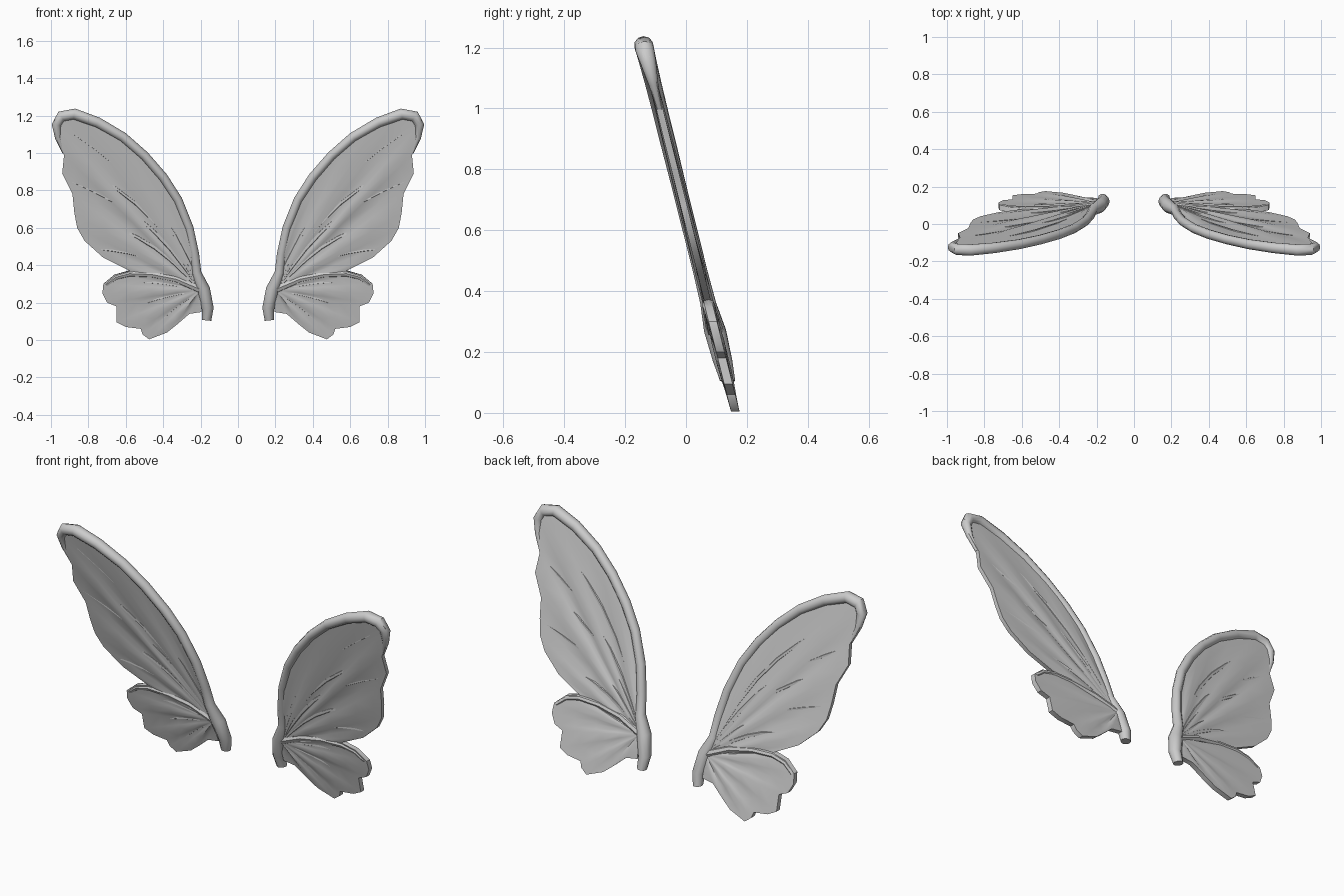
import bpy, bmesh, math
from mathutils import Vector

if "Cube" in bpy.data.objects:
    bpy.data.objects.remove(bpy.data.objects["Cube"])

grey = bpy.data.materials.new("wing grey")
grey.diffuse_color = (0.6, 0.6, 0.6, 1)
grey.use_nodes = True
grey.node_tree.nodes["Principled BSDF"].inputs["Base Color"].default_value = grey.diffuse_color

ROOT = (0.20, 0.27)
UPPER = [(.215, .40), (.225, .48), (.25, .60), (.31, .75), (.39, .88), (.49, 1.0),
         (.61, 1.10), (.75, 1.18), (.88, 1.225), (.96, 1.21), (.985, 1.17), (.975, 1.08),
         (.93, .99), (.94, .89), (.885, .78), (.875, .68), (.86, .60), (.82, .53),
         (.72, .44), (.58, .37)]
LOWER = [(.58, .37), (.66, .35), (.72, .30), (.725, .25), (.70, .20), (.65, .18),
         (.65, .095), (.60, .07), (.52, .06), (.51, .03), (.475, .004), (.38, .04),
         (.33, .08), (.26, .14), (.195, .15)]


def place(s, u, v, d):
    """Point on the leaning wing plane, d is depth toward the back."""
    return Vector((s * u, 0.163 - 0.25 * v + d, v))


def finish(name, bm):
    bmesh.ops.recalc_face_normals(bm, faces=bm.faces)
    me = bpy.data.meshes.new(name)
    bm.to_mesh(me)
    bm.free()
    me.materials.append(grey)
    for p in me.polygons:
        p.use_smooth = True
    me.set_sharp_from_angle(angle=math.radians(40))
    ob = bpy.data.objects.new(name, me)
    bpy.context.collection.objects.link(ob)


def membrane(name, s, outline, half, edge, billow):
    """Thin closed fan of panels spreading from the wing root."""
    bm = bmesh.new()
    steps = [.25, .5, .75, .92, 1]
    sides = []
    for sign in (-1, 1):
        hub = bm.verts.new(place(s, *ROOT, sign * half))
        spokes = []
        for i, (u, v) in enumerate(outline):
            row = []
            for t in steps:
                h = half + (edge - half) * t
                wave = billow * math.sin(i * 1.6) * math.sin(math.pi * t)
                row.append(bm.verts.new(place(s, ROOT[0] + (u - ROOT[0]) * t,
                                              ROOT[1] + (v - ROOT[1]) * t, sign * h + wave)))
            spokes.append(row)
        for a, b in zip(spokes, spokes[1:]):
            bm.faces.new((hub, a[0], b[0]))
            for k in range(len(steps) - 1):
                bm.faces.new((a[k], a[k + 1], b[k + 1], b[k]))
        sides.append((hub, spokes))
    # close the border between front and back
    loops = []
    for hub, sp in sides:
        loops.append([hub] + sp[0] + [r[-1] for r in sp[1:]] + sp[-1][-2::-1])
    n = len(loops[0])
    for i in range(n):
        j = (i + 1) % n
        bm.faces.new((loops[0][i], loops[0][j], loops[1][j], loops[1][i]))
    finish(name, bm)


def tube(name, s, path, depth=1.0, sides=8):
    """Tapered tube along (u, v, radius) points."""
    bm = bmesh.new()
    rings = []
    for i, (u, v, r) in enumerate(path):
        a, b = path[max(i - 1, 0)], path[min(i + 1, len(path) - 1)]
        t = Vector((b[0] - a[0], b[1] - a[1])).normalized()
        ring = []
        for k in range(sides):
            w = 2 * math.pi * k / sides
            c = r * math.cos(w)
            ring.append(bm.verts.new(place(s, u - t.y * c, v + t.x * c,
                                           r * depth * math.sin(w) + 0.25 * t.x * c)))
        rings.append(ring)
    for a, b in zip(rings, rings[1:]):
        for k in range(sides):
            m = (k + 1) % sides
            bm.faces.new((a[k], a[m], b[m], b[k]))
    bm.faces.new(rings[0])
    bm.faces.new(rings[-1])
    finish(name, bm)


RIM = [(.168, .105, .025), (.162, .17, .032), (.185, .27, .036), (.222, .36, .026),
       (.232, .46, .024), (.262, .60, .024), (.322, .75, .024), (.40, .87, .025),
       (.50, .985, .025), (.615, 1.085, .026), (.75, 1.163, .028), (.875, 1.208, .03),
       (.945, 1.195, .03), (.97, 1.15, .026), (.962, 1.08, .016), (.93, 1.0, .009)]
# vein ends: upper ones reach the lobes, lower ones the scalloped edge
VEINS = [(.90, 1.12), (.92, .97), (.91, .86), (.85, .66), (.76, .49),
         (.68, .31), (.62, .15), (.47, .05)]

for s, side in ((-1, "left"), (1, "right")):
    membrane(side + "_upper_wing", s, UPPER, .016, .011, .006)
    membrane(side + "_lower_wing", s, LOWER, .020, .014, .005)
    tube(side + "_leading_rim", s, RIM, 1.05, 10)
    # veins bow gently toward the leading edge
    for n, (u, v) in enumerate(VEINS):
        du, dv = u - ROOT[0], v - ROOT[1]
        bow = 0.09 if n < 5 else 0.04
        path = []
        for k in range(8):
            t = k / 7
            b = bow * math.sin(math.pi * t)
            path.append((ROOT[0] + du * t - dv * b, ROOT[1] + dv * t + du * b,
                         .017 - .008 * t))
        tube(f"{side}_vein_{n + 1}", s, path, 1.15, 6)
    # rounded seam along the front of the lower wing
    tube(side + "_lower_seam", s, [(.20, .27, .024), (.33, .325, .02), (.46, .35, .018),
                                   (.58, .355, .018), (.655, .335, .016), (.705, .295, .014)], 1.2)
